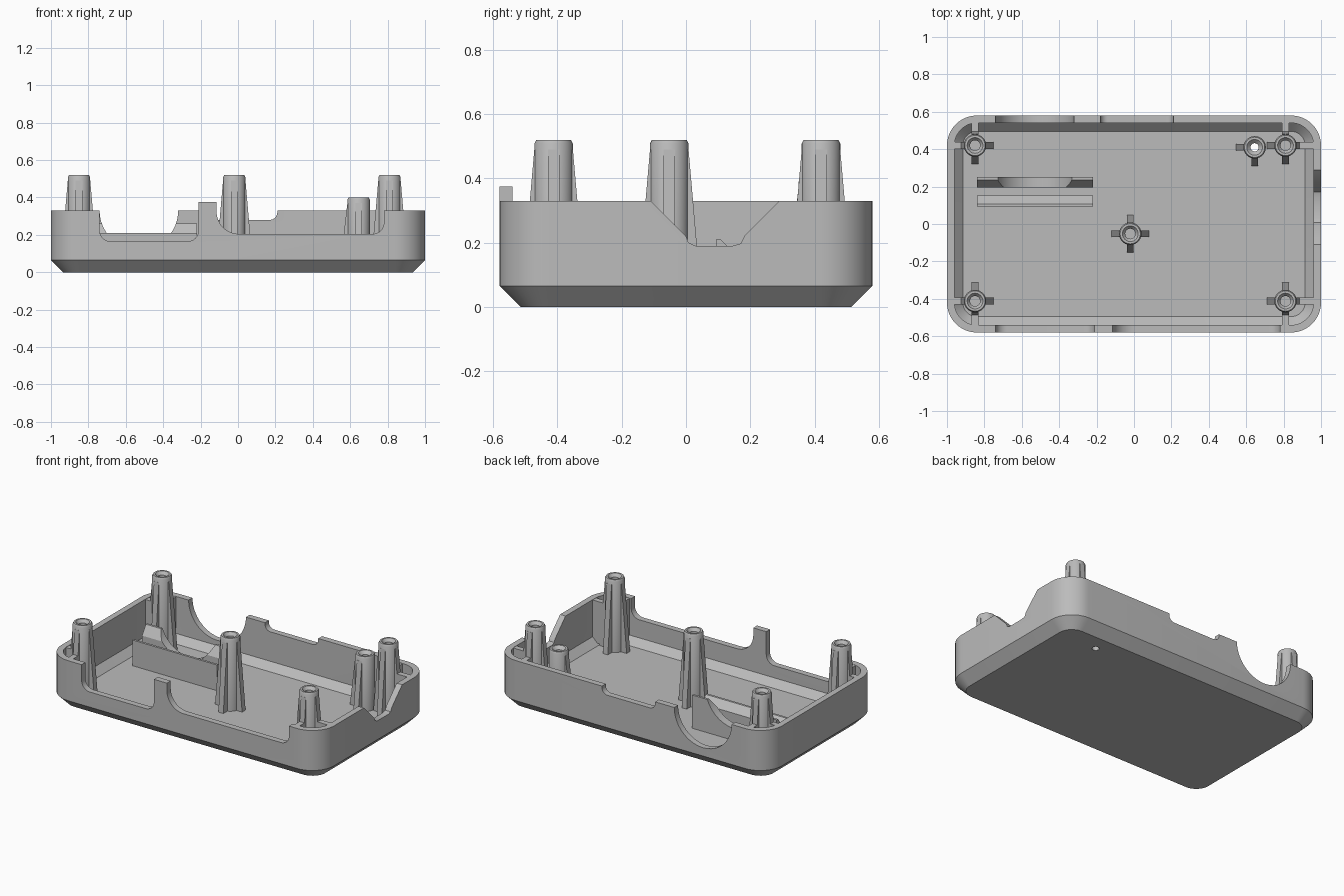
import bpy, bmesh
from math import pi, sin, cos
from mathutils import Matrix, Vector

cube = bpy.data.objects.get("Cube")
if cube:
    bpy.data.objects.remove(cube, do_unlink=True)

grey = bpy.data.materials.new("plain grey")
grey.use_nodes = True
colour = (0.5, 0.5, 0.5, 1)
grey.diffuse_color = colour
grey.node_tree.nodes["Principled BSDF"].inputs["Base Color"].default_value = colour

HX, HY, RIM, FLOOR, WALL = 1.0, 0.58, 0.33, 0.04, 0.04


def add_object(name, bm):
    bmesh.ops.recalc_face_normals(bm, faces=bm.faces)
    mesh = bpy.data.meshes.new(name)
    bm.to_mesh(mesh)
    bm.free()
    mesh.materials.append(grey)
    obj = bpy.data.objects.new(name, mesh)
    bpy.context.collection.objects.link(obj)
    return obj


def activate(obj):
    bpy.ops.object.select_all(action='DESELECT')
    obj.select_set(True)
    bpy.context.view_layer.objects.active = obj


def smooth(obj):
    activate(obj)
    bpy.ops.object.shade_smooth_by_angle(angle=pi / 6)


def prism(bm, points, start, end, axis):
    """Extrude an outline in (other axis, z) along x or y."""
    def place(u, z, d):
        return (d, u, z) if axis == 'x' else (u, d, z)
    near = [bm.verts.new(place(u, z, start)) for u, z in points]
    face = bm.faces.new(near)
    ext = bmesh.ops.extrude_face_region(bm, geom=[face])
    shift = Vector(place(0, 0, end - start))
    moved = [g for g in ext["geom"] if isinstance(g, bmesh.types.BMVert)]
    bmesh.ops.translate(bm, verts=moved, vec=shift)
    return near + moved


def prism_object(name, points, start, end, axis):
    bm = bmesh.new()
    prism(bm, points, start, end, axis)
    return add_object(name, bm)


def box(x0, x1, z0, z1):
    return [(x0, z0), (x1, z0), (x1, z1), (x0, z1)]


def arc(cx, cz, r, a0, a1, n=12):
    return [(cx + r * cos(a0 + (a1 - a0) * i / n), cz + r * sin(a0 + (a1 - a0) * i / n))
            for i in range(n + 1)]


def notch(x0, x1, bottom, r0, r1):
    """Slot outline, open at the top, with rounded bottom corners."""
    return ([(x0, 0.5)] + arc(x0 + r0, bottom + r0, r0, pi, 1.5 * pi)
            + arc(x1 - r1, bottom + r1, r1, 1.5 * pi, 2 * pi) + [(x1, 0.5)])


def cut(obj, cutters):
    activate(obj)
    for cutter in cutters:
        mod = obj.modifiers.new("cut", 'BOOLEAN')
        mod.operation, mod.solver, mod.object = 'DIFFERENCE', 'EXACT', cutter
        bpy.ops.object.modifier_apply(modifier=mod.name)


# Tray shell: rounded rectangles lofted outside, over the rim and inside
bm = bmesh.new()
rings = []
for inset, z in [(0.065, 0), (0, 0.065), (0, RIM), (WALL, RIM),
                 (WALL, FLOOR + 0.045), (WALL + 0.045, FLOOR)]:
    r = 0.16 - inset
    ring = []
    for k, (sx, sy) in enumerate([(1, 1), (-1, 1), (-1, -1), (1, -1)]):
        cx, cy = sx * (HX - 0.16), sy * (HY - 0.16)
        ring += [bm.verts.new((x, y, z))
                 for x, y in arc(cx, cy, r, k * pi / 2, (k + 1) * pi / 2)]
    rings.append(ring)
for a, b in zip(rings, rings[1:]):
    for i in range(len(a)):
        j = (i + 1) % len(a)
        bm.faces.new((a[i], a[j], b[j], b[i]))
bm.faces.new(rings[0])
bm.faces.new(rings[-1])
shell = add_object("tray_shell", bm)

# Openings in the walls
side_slot = [(-0.21, 0.43), (0, 0.22), (0.008, 0.2), (0.03, 0.19),
             (0.145, 0.19), (0.17, 0.197), (0.183, 0.223), (0.39, 0.43)]
round_cut = prism_object("round_port_cutter",
                         arc(-0.53, RIM, 0.21, 0, 2 * pi, 64)[:-1], 0.16, 0.7, 'y')
cutters = [
    round_cut,
    prism_object("front_left_cutter", notch(-0.74, -0.21, 0.165, 0.06, 0.06), -0.7, -0.5, 'y'),
    prism_object("front_right_cutter", notch(-0.115, 0.78, 0.205, 0.12, 0.06), -0.7, -0.5, 'y'),
    prism_object("back_cutter", notch(-0.18, 0.21, 0.28, 0.04, 0.04), 0.5, 0.7, 'y'),
    prism_object("side_cutter", side_slot, 0.9, 1.1, 'x'),
]
bm = bmesh.new()
SHORT = (0.645, 0.41)
bmesh.ops.create_cone(bm, cap_ends=True, segments=32, radius1=0.022, radius2=0.022, depth=0.2,
                      matrix=Matrix.Translation((*SHORT, 0)))
cutters.append(add_object("floor_hole_cutter", bm))
cut(shell, cutters)
smooth(shell)

# Raised tab on the front wall
prism_object("front_tab", box(-0.21, -0.115, 0.32, 0.375), -HY, -HY + WALL, 'y')

# Sloped holder rails on the floor
prism_object("front_rail", [(0.093, 0.03), (0.093, 0.21), (0.108, 0.21), (0.153, 0.165),
                            (0.153, 0.03)], -0.84, -0.22, 'x')
back_rail = prism_object("back_rail", [(0.25, 0.03), (0.25, 0.26), (0.235, 0.26), (0.195, 0.2),
                                       (0.195, 0.03)], -0.84, -0.22, 'x')
cut(back_rail, [round_cut])
smooth(back_rail)


def boss(name, x, y, top, hole, hole_bottom, rib_turns):
    """Hollow screw post with tapered ribs."""
    bm = bmesh.new()
    profile = [(hole, hole_bottom), (hole, top - 0.02), (0.042, top), (0.054, top),
               (0.06, top - 0.012), (0.06, 0.02)]
    if hole_bottom > FLOOR:
        profile = [(0, hole_bottom)] + profile + [(0, 0.02)]
    else:
        profile.append(profile[0])
    verts = [bm.verts.new((r, 0, z)) for r, z in profile]
    edges = [bm.edges.new(pair) for pair in zip(verts, verts[1:])]
    bmesh.ops.spin(bm, geom=verts + edges, cent=(0, 0, 0), axis=(0, 0, 1),
                   angle=2 * pi, steps=40, use_merge=True)
    bmesh.ops.remove_doubles(bm, verts=bm.verts, dist=0.0001)
    rib = [(0.045, 0.03), (0.1, 0.03), (0.06, top - 0.03), (0.045, top - 0.03)]
    for turn in rib_turns:
        part = prism(bm, rib, -0.018, 0.018, 'y')
        bmesh.ops.rotate(bm, verts=part, cent=(0, 0, 0),
                         matrix=Matrix.Rotation(turn * pi / 2, 3, 'Z'))
    bmesh.ops.translate(bm, verts=bm.verts, vec=(x, y, 0))
    smooth(add_object(name, bm))


# Screw posts, with webs joining the corner ones to the walls
for side, x in (("right", -0.85), ("left", 0.81)):
    for end, y in (("front", -0.412), ("back", 0.42)):
        boss(f"{end}_{side}_post", x, y, 0.52, 0.027, 0.35, range(4))
        sx, sy = (1 if x > 0 else -1), (1 if y > 0 else -1)
        bm = bmesh.new()
        prism(bm, box(y - 0.018, y + 0.018, 0.05, RIM - 0.002), x + sx * 0.05, sx * 0.97, 'x')
        prism(bm, box(x - 0.018, x + 0.018, 0.05, RIM - 0.002), y + sy * 0.05, sy * 0.55, 'y')
        add_object(f"{end}_{side}_webs", bm)
boss("centre_post", -0.02, -0.052, 0.52, 0.027, 0.35, range(4))
boss("short_post", *SHORT, 0.4, 0.022, 0.02, (2, 3))

# Cutters are helpers only
for cutter in cutters:
    bpy.data.objects.remove(cutter, do_unlink=True)
